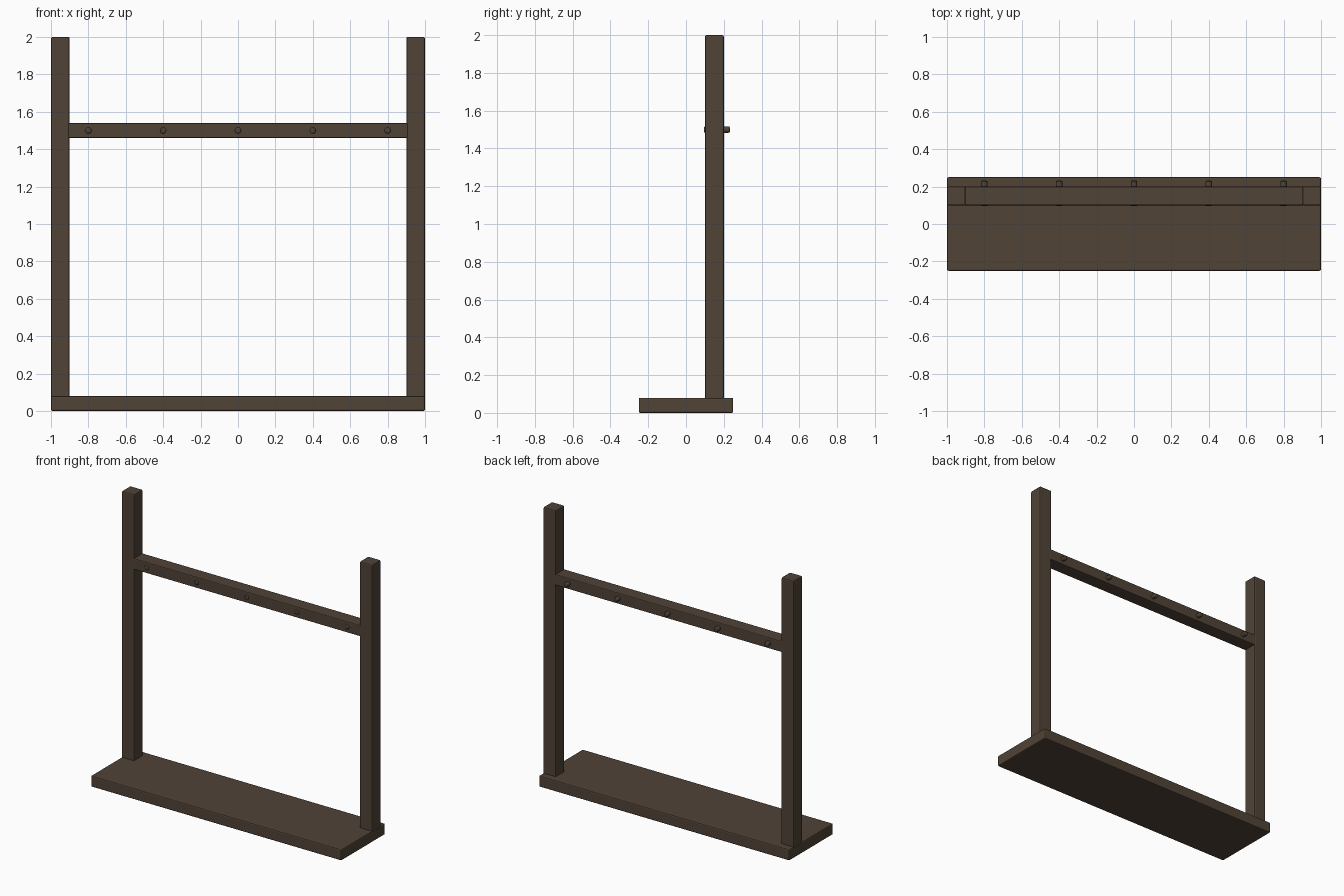
import bpy
import math

cube = bpy.data.objects.get("Cube")
if cube:
    bpy.data.objects.remove(cube, do_unlink=True)

# Single dark wood colour
wood = bpy.data.materials.new("dark_brown_wood")
wood.use_nodes = True
colour = (0.082, 0.056, 0.038, 1.0)
wood.diffuse_color = colour
bsdf = next(n for n in wood.node_tree.nodes if n.type == 'BSDF_PRINCIPLED')
bsdf.inputs["Base Color"].default_value = colour


def finish(obj, name, bevel, segments=2):
    obj.name = name
    obj.data.materials.append(wood)
    mod = obj.modifiers.new("soft_edges", 'BEVEL')
    mod.width = bevel
    mod.segments = segments
    mod.limit_method = 'ANGLE'
    mod.angle_limit = math.radians(60)


def box(name, low, high, bevel=0.008):
    centre = [(a + b) / 2 for a, b in zip(low, high)]
    bpy.ops.mesh.primitive_cube_add(size=1, location=centre)
    obj = bpy.context.object
    obj.scale = [b - a for a, b in zip(low, high)]
    bpy.ops.object.transform_apply(location=False, rotation=False, scale=True)
    finish(obj, name, bevel)


# Base board
box("base_board", (-1, -0.25, 0), (1, 0.25, 0.08))

# Upright posts
for side, x in (("right", -0.95), ("left", 0.95)):
    box(side + "_post", (x - 0.05, 0.1, 0.07), (x + 0.05, 0.2, 2))

# Cross rail between the posts
box("cross_rail", (-0.91, 0.1, 1.46), (0.91, 0.2, 1.54), 0.006)

# Pegs pushed through the rail, standing out at the back
front, back = 0.095, 0.232
for i in range(5):
    bpy.ops.mesh.primitive_cylinder_add(
        vertices=12, radius=0.017, depth=back - front,
        location=(-0.8 + 0.4 * i, (front + back) / 2, 1.5),
        rotation=(math.pi / 2, 0, 0))
    peg = bpy.context.object
    bpy.ops.object.shade_smooth_by_angle(angle=math.radians(40))
    finish(peg, f"peg_{i + 1}", 0.006)
